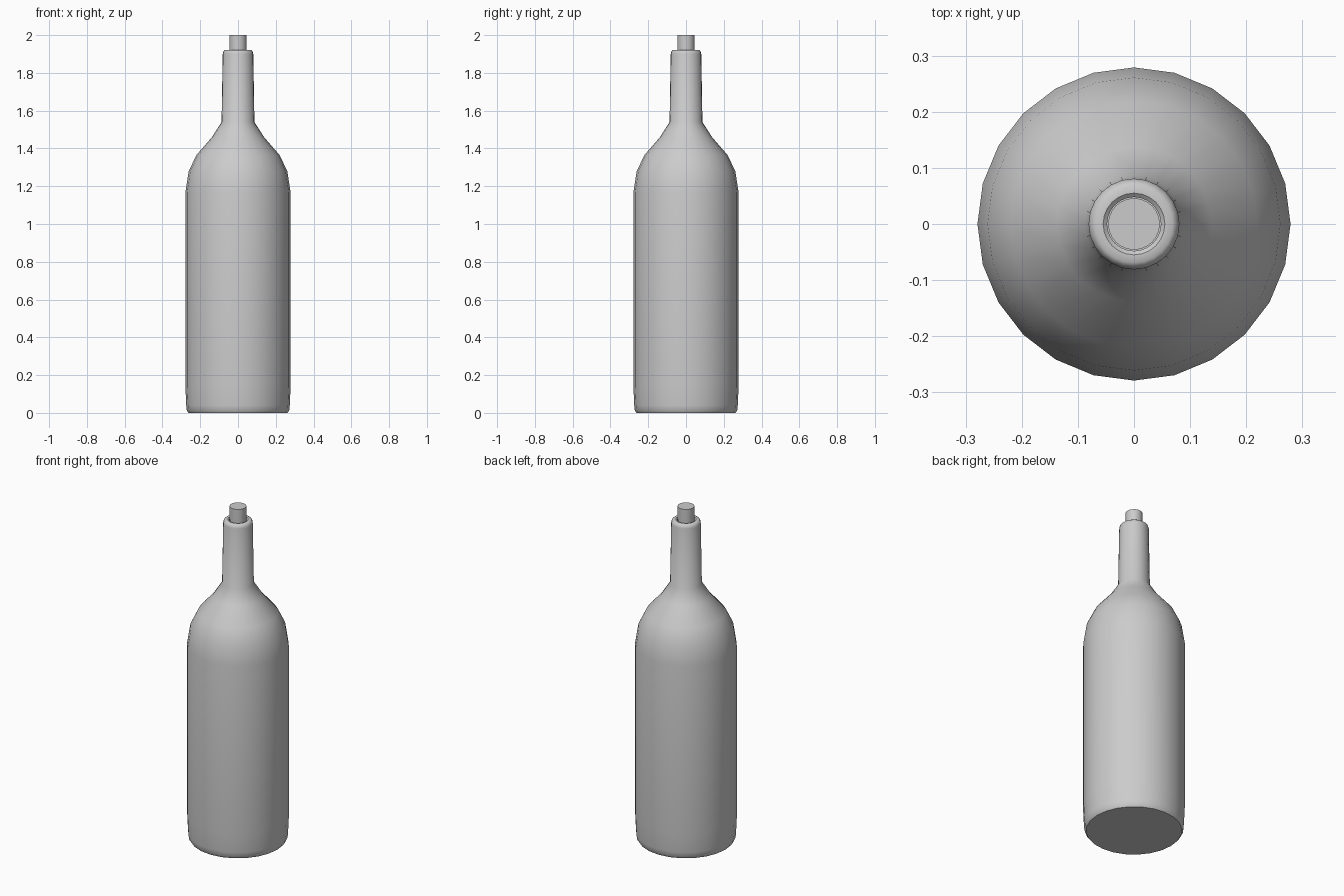
import bpy, bmesh, math

if "Cube" in bpy.data.objects:
    bpy.data.objects.remove(bpy.data.objects["Cube"])

SIDES = 24


def lathe(name, profile, angle=40):
    """Revolve (radius, z) points around z and cap both ends."""
    bm = bmesh.new()
    rings = []
    for r, z in profile:
        rings.append([bm.verts.new((r * math.cos(2 * math.pi * i / SIDES),
                                    r * math.sin(2 * math.pi * i / SIDES), z))
                      for i in range(SIDES)])
    for a, b in zip(rings, rings[1:]):
        for i in range(SIDES):
            j = (i + 1) % SIDES
            bm.faces.new((a[i], a[j], b[j], b[i]))
    bm.faces.new(rings[0][::-1])
    bm.faces.new(rings[-1])
    bmesh.ops.recalc_face_normals(bm, faces=bm.faces)
    mesh = bpy.data.meshes.new(name)
    bm.to_mesh(mesh)
    bm.free()
    obj = bpy.data.objects.new(name, mesh)
    bpy.context.collection.objects.link(obj)
    bpy.ops.object.select_all(action='DESELECT')
    obj.select_set(True)
    bpy.context.view_layer.objects.active = obj
    bpy.ops.object.shade_smooth_by_angle(angle=math.radians(angle))
    return obj


# Bottle: base, straight body, rounded shoulder, tapering neck, mouth recess
lathe("bottle", [
    (0.262, 0.0), (0.271, 0.013), (0.274, 0.04), (0.279, 0.15),
    (0.279, 1.165), (0.261, 1.28), (0.22, 1.365), (0.138, 1.46),
    (0.087, 1.54), (0.081, 1.90), (0.077, 1.915), (0.069, 1.921),
    (0.055, 1.921), (0.048, 1.915), (0.048, 1.87),
])

# Cork stopper seated in the mouth
lathe("cork", [(0.045, 1.87), (0.046, 2.0)])
